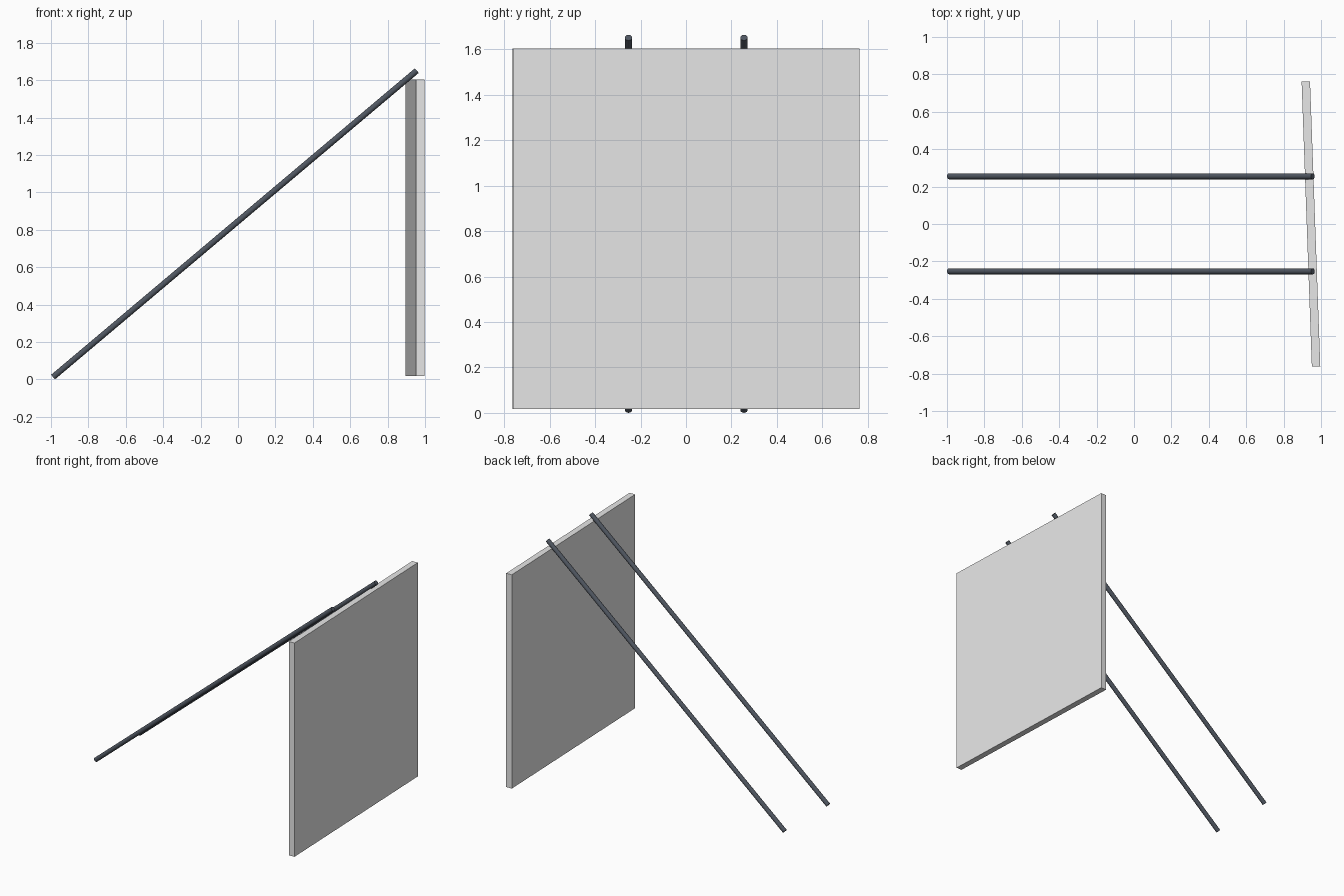
import bpy, math
from mathutils import Vector

if "Cube" in bpy.data.objects:
    bpy.data.objects.remove(bpy.data.objects["Cube"])


def make_material(name, color):
    mat = bpy.data.materials.new(name)
    mat.diffuse_color = (*color, 1.0)
    mat.use_nodes = True
    mat.node_tree.nodes["Principled BSDF"].inputs["Base Color"].default_value = mat.diffuse_color
    return mat


panel_grey = make_material("light grey", (0.8, 0.8, 0.8))
rod_slate = make_material("dark slate", (0.08, 0.095, 0.12))

# Upright panel, turned slightly about the vertical
bpy.ops.mesh.primitive_cube_add(size=1, location=(0.946, 0, 0.81),
                                rotation=(0, 0, math.radians(2.06)))
panel = bpy.context.object
panel.name = "panel"
panel.scale = (0.045, 1.524, 1.585)
panel.data.materials.append(panel_grey)


# Sloping round rods that lean on the panel's top edge
def make_rod(name, y, radius=0.016):
    start, end = Vector((-0.989, y, 0.0125)), Vector((0.956, y, 1.651))
    axis = end - start
    bpy.ops.mesh.primitive_cylinder_add(vertices=20, radius=radius, depth=axis.length,
                                        location=(start + end) / 2)
    rod = bpy.context.object
    rod.name = name
    rod.rotation_euler = axis.to_track_quat('Z', 'Y').to_euler()
    rod.data.materials.append(rod_slate)
    bpy.ops.object.shade_smooth_by_angle(angle=math.radians(40))


make_rod("front_rod", -0.253)
make_rod("back_rod", 0.255)
